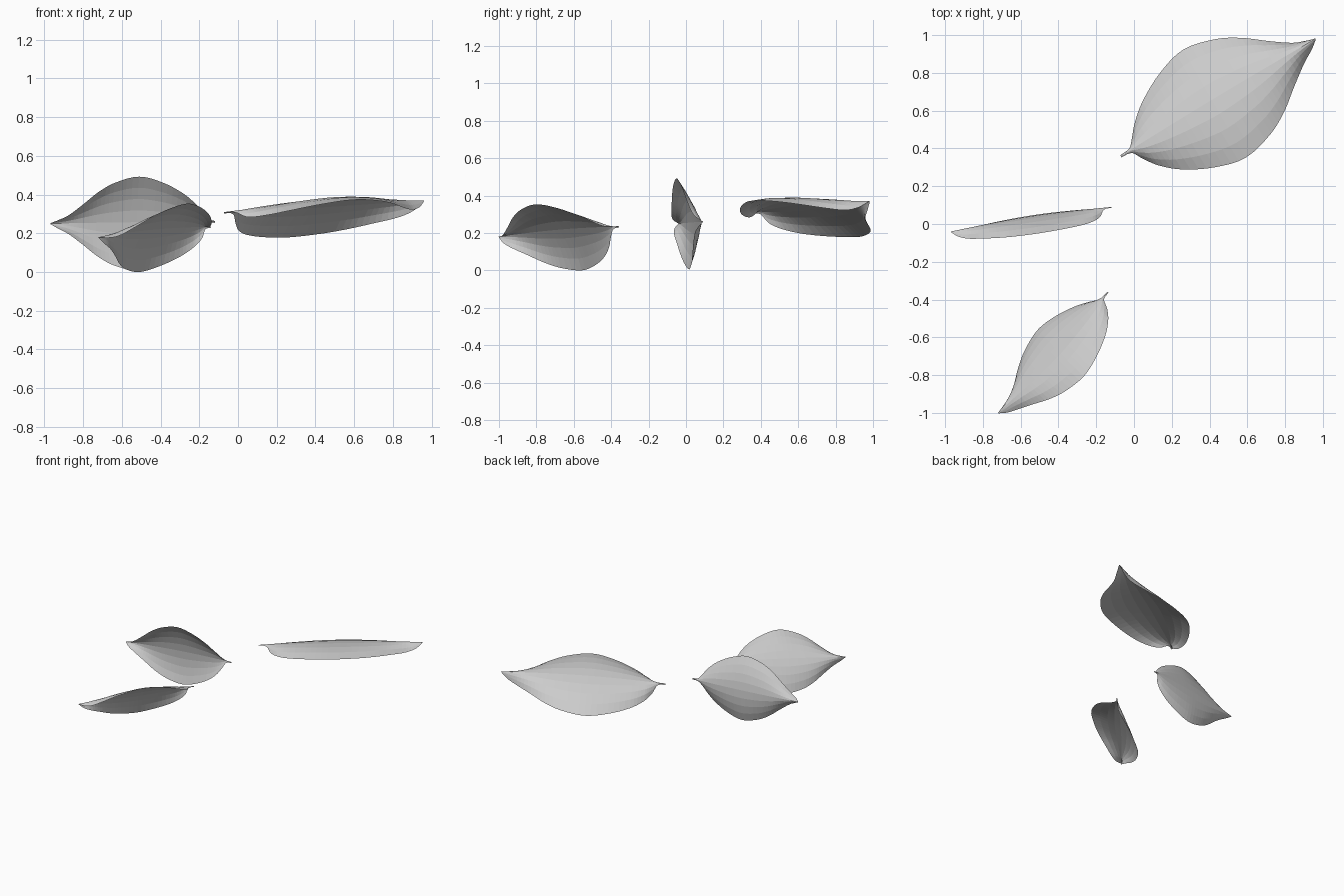
import bpy
import bmesh
import math
from mathutils import Vector

cube = bpy.data.objects.get("Cube")
if cube:
    bpy.data.objects.remove(cube, do_unlink=True)

# Profile along the leaf, per unit of length: position, half width, fold depth
PROFILE = [
    (0.0, 0.006, 0.004), (0.05, 0.013, 0.012), (0.075, 0.05, 0.045),
    (0.12, 0.11, 0.062), (0.2, 0.18, 0.07), (0.33, 0.25, 0.072),
    (0.47, 0.286, 0.072), (0.62, 0.25, 0.072), (0.72, 0.194, 0.07),
    (0.81, 0.122, 0.066), (0.9, 0.055, 0.058), (0.96, 0.024, 0.036),
    (1.0, 0.003, 0.003),
]
STEPS = 4      # rows per profile interval
STRIPS = 8     # strips across the leaf
ARCH = 0.018   # rise of the midrib


def sample_profile():
    """Smooth rows through the profile points."""
    pts = [Vector(p) for p in PROFILE]
    last = len(pts) - 1

    def slope(i):
        a, b = pts[max(i - 1, 0)], pts[min(i + 1, last)]
        return (b - a) / (b.x - a.x)

    rows = []
    for i in range(last):
        a, b = pts[i], pts[i + 1]
        h = b.x - a.x
        for k in range(STEPS):
            u = k / STEPS
            ease = u * u * (3 - 2 * u)
            rows.append(a.lerp(b, ease)
                        + slope(i) * h * u * (1 - u) ** 2
                        - slope(i + 1) * h * u * u * (1 - u))
    rows.append(pts[last])
    return rows


def leaf(name, base, tip, side):
    """Cupped leaf from stem to tip; side points to one edge."""
    base, tip, side = Vector(base), Vector(tip), Vector(side)
    length = (tip - base).length
    axis = (tip - base).normalized()
    side = (side - axis * side.dot(axis)).normalized()
    normal = axis.cross(side)

    bm = bmesh.new()
    grid = []
    for t, width, depth in sample_profile():
        rib = base.lerp(tip, t) + normal * (ARCH * length * math.sin(math.pi * t))
        row = []
        for j in range(STRIPS + 1):
            s = 2 * j / STRIPS - 1
            row.append(bm.verts.new(
                rib + (side * width * s - normal * depth * s * s) * length))
        grid.append(row)
    for r0, r1 in zip(grid, grid[1:]):
        for j in range(STRIPS):
            bm.faces.new((r0[j], r1[j], r1[j + 1], r0[j + 1]))

    mesh = bpy.data.meshes.new(name)
    bm.to_mesh(mesh)
    bm.free()
    obj = bpy.data.objects.new(name, mesh)
    bpy.context.collection.objects.link(obj)
    return obj


# Large flat leaf, upright leaf and tilted leaf
leaf("large_leaf", (-0.07, 0.36, 0.31), (0.96, 0.98, 0.37), (-0.35, 0.56, -0.195))
leaf("upright_leaf", (-0.12, 0.09, 0.26), (-0.97, -0.04, 0.25), (0, -0.07, 0.5))
leaf("tilted_leaf", (-0.14, -0.36, 0.235), (-0.72, -1.0, 0.18), (0.28, -0.22, 0.365))
